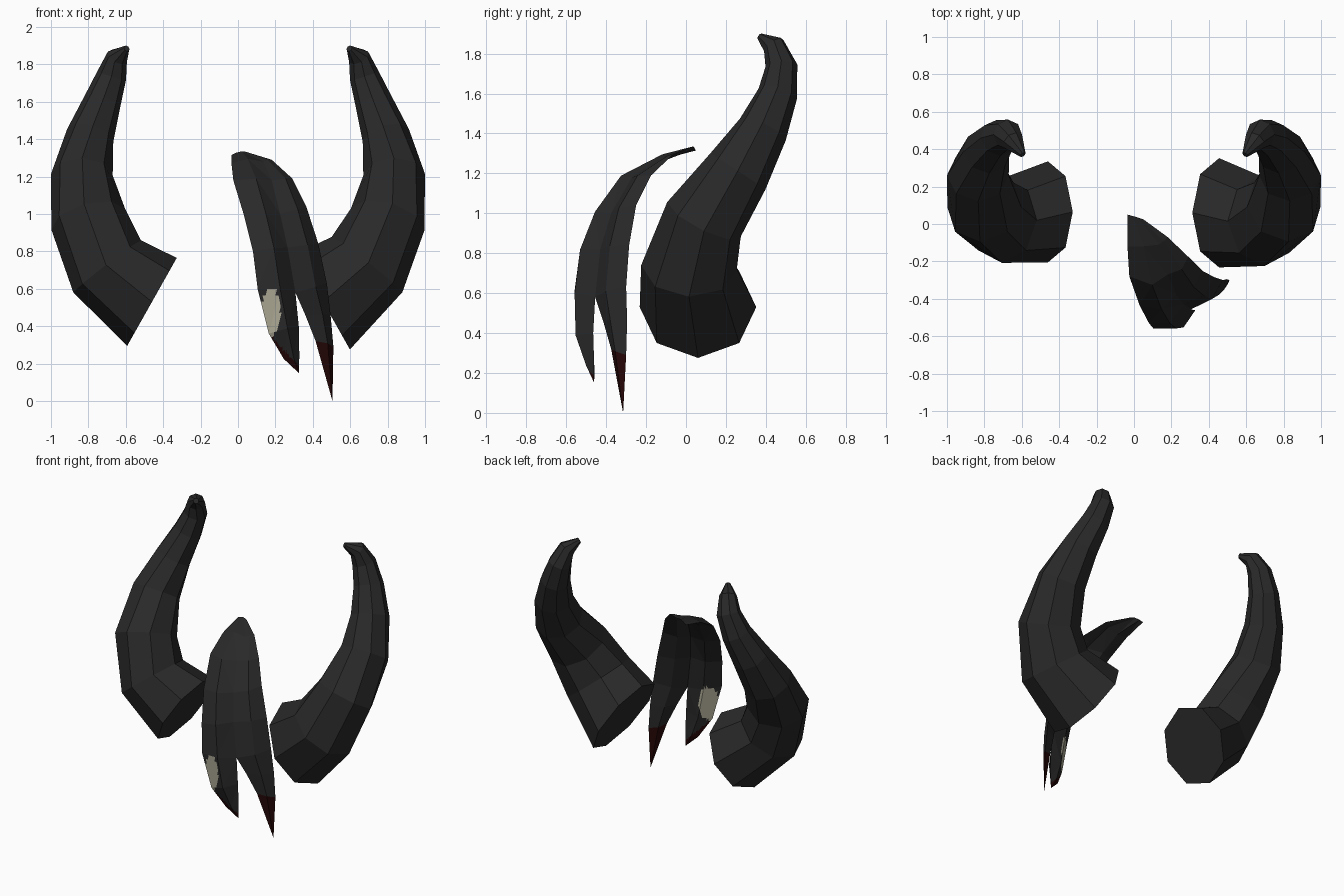
import bpy, bmesh, math
from mathutils import Vector

if "Cube" in bpy.data.objects:
    bpy.data.objects.remove(bpy.data.objects["Cube"])


def material(name, rgb):
    m = bpy.data.materials.new(name)
    m.diffuse_color = (*rgb, 1)
    m.use_nodes = True
    m.node_tree.nodes["Principled BSDF"].inputs["Base Color"].default_value = m.diffuse_color
    return m


CHARCOAL = material("charcoal", (0.022, 0.022, 0.022))
CREAM = material("cream", (0.43, 0.41, 0.31))
BLOOD = material("dark red", (0.02, 0.002, 0.002))


def loft(name, rings, tip=None, rule=None, cuts=0):
    """Skin a list of closed rings; cap the start, end in a cap or a tip."""
    bm = bmesh.new()
    vs = [[bm.verts.new(p) for p in r] for r in rings]
    n = len(rings[0])
    for a, b in zip(vs, vs[1:]):
        for i in range(n):
            bm.faces.new((a[i], a[(i + 1) % n], b[(i + 1) % n], b[i]))
    bm.faces.new(vs[0])
    if tip:
        t = bm.verts.new(tip)
        for i in range(n):
            bm.faces.new((vs[-1][i], vs[-1][(i + 1) % n], t))
    else:
        bm.faces.new(vs[-1])
    bmesh.ops.recalc_face_normals(bm, faces=bm.faces)
    if cuts:
        bmesh.ops.triangulate(bm, faces=bm.faces)
        bmesh.ops.subdivide_edges(bm, edges=bm.edges, cuts=cuts,
                                  use_grid_fill=True)
    if rule:
        for f in bm.faces:
            f.material_index = rule(f.calc_center_median())
    me = bpy.data.meshes.new(name)
    bm.to_mesh(me)
    bm.free()
    for m in (CHARCOAL, CREAM, BLOOD):
        me.materials.append(m)
    ob = bpy.data.objects.new(name, me)
    bpy.context.collection.objects.link(ob)
    return ob


# Horns: eight-sided rings along a curved centre line (x, y, z, radius);
# the two differ only at the root
BODY = [(0.80, 0.09, 0.97, 0.205), (0.835, 0.26, 1.21, 0.165),
        (0.79, 0.385, 1.42, 0.128), (0.725, 0.46, 1.60, 0.10),
        (0.675, 0.478, 1.74, 0.08), (0.645, 0.44, 1.84, 0.058),
        (0.595, 0.37, 1.885, 0.018)]
RIGHT_ROOT = [(0.455, 0.06, 0.53, 0.292), (0.69, 0.015, 0.73, 0.24)]
LEFT_ROOT = [(0.46, 0.065, 0.53, 0.27), (0.70, 0.02, 0.72, 0.228)]


def horn(name, side, root):
    path = root + BODY
    pts = [Vector(p[:3]) for p in path]
    rings = []
    for i, p in enumerate(pts):
        t = (pts[min(i + 1, len(pts) - 1)] - pts[max(i - 1, 0)]).normalized()
        if i == 0:
            t = Vector((0.87, 0, 0.49)).normalized()
        u = Vector((0, 1, 0))
        u = (u - t * u.dot(t)).normalized()
        v = t.cross(u)
        ring = []
        for k in range(8):
            a = math.tau * k / 8
            q = p + (u * math.cos(a) + v * math.sin(a)) * path[i][3]
            ring.append((q.x * side, q.y, q.z))
        rings.append(ring)
    return loft(name, rings)


horn("right_horn", 1, RIGHT_ROOT)
horn("left_horn", -1, LEFT_ROOT)


# Hair strands: four-cornered sections from left and right edge points,
# with a ridge pushed out in front and a shallow bulge behind
def strand(name, left, right, tip, out, front, back, rule, cuts=0):
    out = Vector(out).normalized()
    rings = []
    for i, (l, r) in enumerate(zip(left, right)):
        l, r = Vector(l), Vector(r)
        w = min(1, (r - l).length / 0.18)
        o = out if i > 1 else Vector((0.1, -0.2, 1)).normalized()
        s = (0.2, 0.4)[i] if i < 2 else 1
        m = (l + r) / 2
        rings.append([l, m + o * front * w * s, r, m - o * back * w * s])
    return loft(name, rings, tip, rule, cuts)


def front_rule(c):
    """Oval cream patch on the left, red tip along a slanting line."""
    if ((c.x - 0.175) / 0.052) ** 2 + ((c.z - 0.475) / 0.128) ** 2 < 1:
        return 1
    return 2 if c.z < 0.53 - 1.05 * c.x else 0


# The strands share this seam down to where they part
SEAM = [(0.02, 0.035, 1.335), (0.135, -0.11, 1.28), (0.18, -0.27, 1.18),
        (0.225, -0.375, 1.00), (0.265, -0.43, 0.82), (0.307, -0.455, 0.58)]

strand("front_strand",
       [(-0.035, 0.05, 1.315), (-0.035, -0.12, 1.27), (-0.025, -0.28, 1.18),
        (0.03, -0.435, 1.00), (0.08, -0.53, 0.80), (0.105, -0.56, 0.60),
        (0.165, -0.54, 0.36), (0.245, -0.49, 0.225)],
       SEAM + [(0.325, -0.465, 0.40), (0.328, -0.46, 0.24)],
       (0.325, -0.46, 0.15), (0.35, -0.9, 0.15), 0.055, 0.035,
       front_rule, cuts=6)

strand("side_strand",
       SEAM + [(0.36, -0.415, 0.46), (0.415, -0.375, 0.32)],
       [(0.05, 0.025, 1.33), (0.18, -0.07, 1.29), (0.29, -0.175, 1.19),
        (0.365, -0.25, 1.04), (0.43, -0.285, 0.84), (0.475, -0.30, 0.63),
        (0.495, -0.295, 0.46), (0.51, -0.30, 0.29)],
       (0.505, -0.315, 0.0), (0.7, -0.7, 0.15), 0.035, 0.03,
       lambda c: 2 if c.z < 0.25 else 0)
